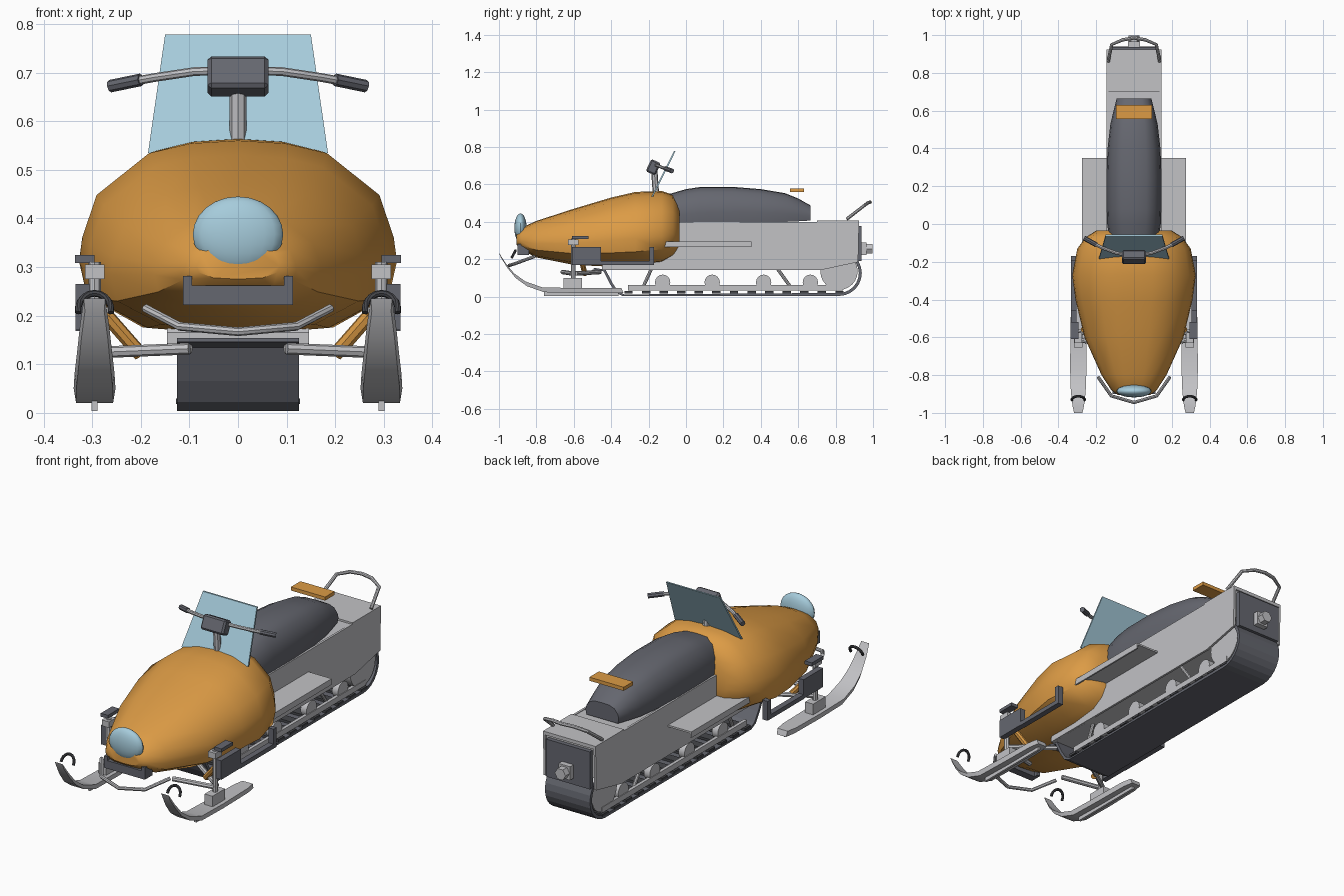
import bpy, bmesh, math
from mathutils import Vector

cube = bpy.data.objects.get("Cube")
if cube:
    bpy.data.objects.remove(cube, do_unlink=True)


def material(name, rgb):
    m = bpy.data.materials.new(name)
    m.use_nodes = True
    m.diffuse_color = (*rgb, 1)
    m.node_tree.nodes["Principled BSDF"].inputs["Base Color"].default_value = (*rgb, 1)
    return m


ORANGE = material("orange", (0.72, 0.33, 0.06))
DARK = material("dark grey", (0.13, 0.135, 0.16))
BLACK = material("charcoal", (0.06, 0.062, 0.07))
GREY = material("light grey", (0.54, 0.54, 0.56))
GLASS = material("pale blue", (0.38, 0.60, 0.71))


def finish(name, bm, mat, smooth=False):
    bmesh.ops.recalc_face_normals(bm, faces=bm.faces)
    me = bpy.data.meshes.new(name)
    bm.to_mesh(me)
    bm.free()
    ob = bpy.data.objects.new(name, me)
    bpy.context.collection.objects.link(ob)
    me.materials.append(mat)
    if smooth:
        bpy.ops.object.select_all(action='DESELECT')
        ob.select_set(True)
        bpy.context.view_layer.objects.active = ob
        bpy.ops.object.shade_smooth_by_angle(angle=math.radians(40))
    return ob


def box(name, x, y, z, mat):
    """Box from three (low, high) ranges."""
    bm = bmesh.new()
    bmesh.ops.create_cube(bm, size=1)
    for v in bm.verts:
        v.co = [r[0] if c < 0 else r[1] for c, r in zip(v.co, (x, y, z))]
    return finish(name, bm, mat)


def loft(name, rings, mat, smooth=False):
    bm = bmesh.new()
    loops = [[bm.verts.new(p) for p in ring] for ring in rings]
    n = len(loops[0])
    for a, b in zip(loops, loops[1:]):
        for i in range(n):
            bm.faces.new((a[i], a[(i + 1) % n], b[(i + 1) % n], b[i]))
    bm.faces.new(loops[0])
    bm.faces.new(loops[-1])
    return finish(name, bm, mat, smooth)


def prism(name, outline, x0, x1, mat, smooth=False):
    """Extrude a (y, z) outline across x."""
    return loft(name, [[(x, y, z) for y, z in outline] for x in (x0, x1)], mat, smooth)


def tube(name, pts, r, mat, sides=8):
    """Mitred tube along a path."""
    pts = [Vector(p) for p in pts]
    rings = []
    for i, p in enumerate(pts):
        d = (pts[min(i + 1, len(pts) - 1)] - pts[max(i - 1, 0)]).normalized()
        u = d.cross(Vector((0, 0, 1)) if abs(d.z) < 0.9 else Vector((0, 1, 0))).normalized()
        w = d.cross(u)
        angles = [2 * math.pi * k / sides for k in range(sides)]
        rings.append([p + r * (math.cos(a) * u + math.sin(a) * w) for a in angles])
    return loft(name, rings, mat, True)


def mirrored(pts):
    return [(-x, y, z) for x, y, z in pts[:0:-1]] + pts


def shell(name, stations, section, mat):
    """Loft a symmetric section through (y, half width, bottom, top) stations."""
    rings = []
    for y, hw, lo, hi in stations:
        right = [(hw * u, y, lo + (hi - lo) * v) for u, v in section]
        rings.append(right + [(-x, yy, z) for x, yy, z in right[-2:0:-1]])
    return loft(name, rings, mat, True)


def ellipsoid(name, centre, radii, mat):
    bm = bmesh.new()
    bmesh.ops.create_uvsphere(bm, u_segments=20, v_segments=12, radius=1)
    for v in bm.verts:
        v.co = [c + r * k for c, r, k in zip(centre, radii, v.co)]
    return finish(name, bm, mat, True)


# Hood and seat
shell("hood", [(-0.905, 0.085, 0.275, 0.345), (-0.88, 0.12, 0.25, 0.368), (-0.8, 0.172, 0.21, 0.405),
               (-0.6, 0.262, 0.17, 0.47), (-0.4, 0.31, 0.16, 0.53), (-0.27, 0.327, 0.16, 0.56),
               (-0.13, 0.3, 0.175, 0.565), (-0.07, 0.255, 0.21, 0.545), (-0.035, 0.2, 0.25, 0.49)],
      [(0, 1), (0.3, 0.985), (0.56, 0.935), (0.89, 0.72), (0.98, 0.5), (1, 0.38),
       (0.95, 0.2), (0.6, 0.04), (0, 0)], ORANGE)
shell("seat", [(-0.12, 0.125, 0.38, 0.54), (0, 0.142, 0.385, 0.575), (0.08, 0.145, 0.39, 0.587),
               (0.25, 0.146, 0.395, 0.587), (0.4, 0.14, 0.398, 0.575), (0.53, 0.125, 0.4, 0.553),
               (0.6, 0.108, 0.403, 0.525), (0.665, 0.092, 0.407, 0.488)],
      [(0, 1), (0.45, 0.98), (0.75, 0.85), (0.95, 0.55), (1, 0.3), (0.95, 0), (0, 0)], DARK)
box("rear_plate", (-0.095, 0.095), (0.555, 0.63), (0.56, 0.578), ORANGE)

# Headlight, nose guard and front bumper
ellipsoid("headlight", (0, -0.885, 0.367), (0.093, 0.033, 0.078), GLASS)
box("nose_guard", (-0.112, 0.112), (-0.9, -0.86), (0.222, 0.262), DARK)
for s in (-1, 1):
    box("nose_guard_tab", sorted((s * 0.095, s * 0.113)), (-0.9, -0.84), (0.222, 0.282), DARK)
tube("front_bumper", mirrored([(0, -0.945, 0.167), (0.12, -0.91, 0.178), (0.19, -0.81, 0.215)]), 0.009, GREY)

# Windshield, steering column and handlebar
loft("windshield", [[(-0.185, -0.185 + d, 0.535), (0.185, -0.185 + d, 0.535),
                     (0.15, -0.065 + d, 0.778), (-0.15, -0.065 + d, 0.778)] for d in (0, 0.009)], GLASS)
tube("steering_column", [(0, -0.16, 0.54), (0, -0.17, 0.68)], 0.017, GREY)
pod = box("handlebar_pod", (-0.063, 0.063), (-0.028, 0.028), (-0.036, 0.036), DARK)
pod.location = (0, -0.175, 0.692)
pod.rotation_euler.x = math.radians(-25)
bevel = pod.modifiers.new("soft_edges", 'BEVEL')
bevel.width, bevel.segments = 0.008, 1
tube("handlebar", mirrored([(0, -0.165, 0.705), (0.09, -0.155, 0.702), (0.17, -0.125, 0.69),
                            (0.225, -0.097, 0.68)]), 0.009, GREY)
for s in (-1, 1):
    tube("handlebar_grip", [(s * 0.2, -0.11, 0.685), (s * 0.263, -0.075, 0.672)], 0.013, DARK)

# Tunnel: upper box, side plates, tail panel and hitch
prism("tunnel", [(-0.45, 0.165), (-0.45, 0.143), (-0.2, 0.142), (0.7, 0.2), (0.915, 0.24),
                 (0.915, 0.4), (0, 0.39), (-0.15, 0.39), (-0.3, 0.3)], -0.137, 0.137, GREY)
box("tunnel_lid", (-0.146, 0.146), (0.7, 0.925), (0.39, 0.407), GREY)
for s in (-1, 1):
    prism("tunnel_side", [(-0.45, 0.165), (-0.45, 0.143), (0.72, 0.142), (0.92, 0.185), (0.925, 0.4),
                          (0, 0.4), (-0.15, 0.39), (-0.3, 0.3)], s * 0.135, s * 0.146, GREY)
box("tail_flap", (-0.122, 0.122), (0.91, 0.937), (0.19, 0.378), DARK)
box("hitch_block", (-0.032, 0.032), (0.93, 0.965), (0.222, 0.29), GREY)
tube("hitch_pin", [(0, 0.96, 0.256), (0, 0.998, 0.256)], 0.03, GREY, 6)
tube("rear_grab_bar", mirrored([(0, 0.985, 0.505), (0.06, 0.975, 0.503), (0.118, 0.95, 0.485),
                                (0.137, 0.86, 0.415)]), 0.009, GREY)

# Track belt: flat run, rear curve and rising front
def belt_path(t):
    r = 0.122 - t
    curve = [math.radians(a) for a in range(-90, 46, 15)]
    front = [(-0.5, 0.146), (-0.44, 0.135), (-0.405, 0.066), (-0.375, 0.022), (-0.34, 0.004)]
    return ([(y + t * 0.7, z + t * 0.5) for y, z in front]
            + [(0.818 + r * math.cos(a), 0.126 + r * math.sin(a)) for a in curve])


prism("track_belt", belt_path(0) + belt_path(0.016)[::-1], -0.125, 0.125, DARK)
for i in range(13):
    y = -0.33 + i * 0.094
    box("track_lug", (-0.128, 0.128), (y, y + 0.045), (0.018, 0.03), BLACK)

# Track suspension
for s in (-1, 1):
    box("slide_rail", sorted((s * 0.105, s * 0.122)), (-0.31, 0.84), (0.034, 0.062), GREY)
    for y in (-0.125, 0.14, 0.415, 0.665):
        tube("bogie_wheel", [(s * 0.085, y, 0.077), (s * 0.118, y, 0.077)], 0.041, GREY, 16)
    tube("rear_wheel", [(s * 0.08, 0.818, 0.136), (s * 0.12, 0.818, 0.136)], 0.1, GREY, 24)
    tube("front_swing_arm", [(s * 0.1, -0.23, 0.05), (s * 0.1, -0.18, 0.16)], 0.009, GREY)
    tube("rear_swing_arm", [(s * 0.1, 0.56, 0.05), (s * 0.1, 0.46, 0.19)], 0.009, GREY)
for y in (-0.125, 0.14, 0.415, 0.665, 0.818):
    tube("wheel_axle", [(-0.1, y, 0.077), (0.1, y, 0.077)], 0.009, GREY)

# Parts on each side: running boards, skis and front suspension
SKI = [(-1, 0.235, 0.022), (-0.965, 0.18, 0.03), (-0.92, 0.125, 0.036), (-0.86, 0.082, 0.041),
       (-0.77, 0.05, 0.043), (-0.6, 0.046, 0.042), (-0.4, 0.046, 0.038), (-0.345, 0.046, 0.028)]
for s in (-1, 1):
    cx = s * 0.295
    box("running_board", sorted((s * 0.14, s * 0.275)), (-0.12, 0.35), (0.286, 0.295), GREY)
    box("running_board_lip", sorted((s * 0.267, s * 0.275)), (-0.12, 0.35), (0.265, 0.295), GREY)

    loft("ski", [[(cx - w, y, z), (cx + w, y, z), (cx + w * 0.9, y + 0.01, z - 0.026),
                  (cx - w * 0.9, y + 0.01, z - 0.026)] for y, z, w in SKI], GREY, True)
    box("ski_runner", (cx - 0.006, cx + 0.006), (-0.76, -0.36), (0.004, 0.024), GREY)
    arc = [math.radians(a) for a in range(-10, 191, 20)]
    tube("ski_handle", [(cx + 0.034 * math.cos(a), -0.93 + 0.018 * math.sin(a),
                         0.212 + 0.034 * math.sin(a)) for a in arc], 0.007, BLACK)

    box("ski_mount", (cx - 0.022, cx + 0.022), (-0.655, -0.555), (0.044, 0.1), GREY)
    tube("spindle", [(cx, -0.603, 0.08), (cx, -0.603, 0.31)], 0.013, GREY)
    box("spindle_cap", (cx - 0.02, cx + 0.02), (-0.63, -0.575), (0.275, 0.305), GREY)
    steer = box("steering_arm", (cx - 0.04, cx), (-0.61, -0.52), (0.308, 0.325), DARK)
    if s > 0:
        steer.location.x = 0.04
    for y0, y1 in ((-0.66, -0.61), (-0.46, -0.59)):
        tube("control_arm", [(s * 0.1, y0, 0.132), (cx, y1, 0.124)], 0.012, GREY)
    tube("shock", [(s * 0.2, -0.54, 0.12), (s * 0.27, -0.56, 0.2)], 0.015, ORANGE)

    side = sorted((s * 0.305, s * 0.334))
    box("side_guard", side, (-0.61, -0.455), (0.17, 0.265), DARK)
    box("side_guard_rail", side, (-0.46, -0.17), (0.168, 0.19), DARK)
    box("side_guard_post", side, (-0.195, -0.17), (0.168, 0.265), DARK)
